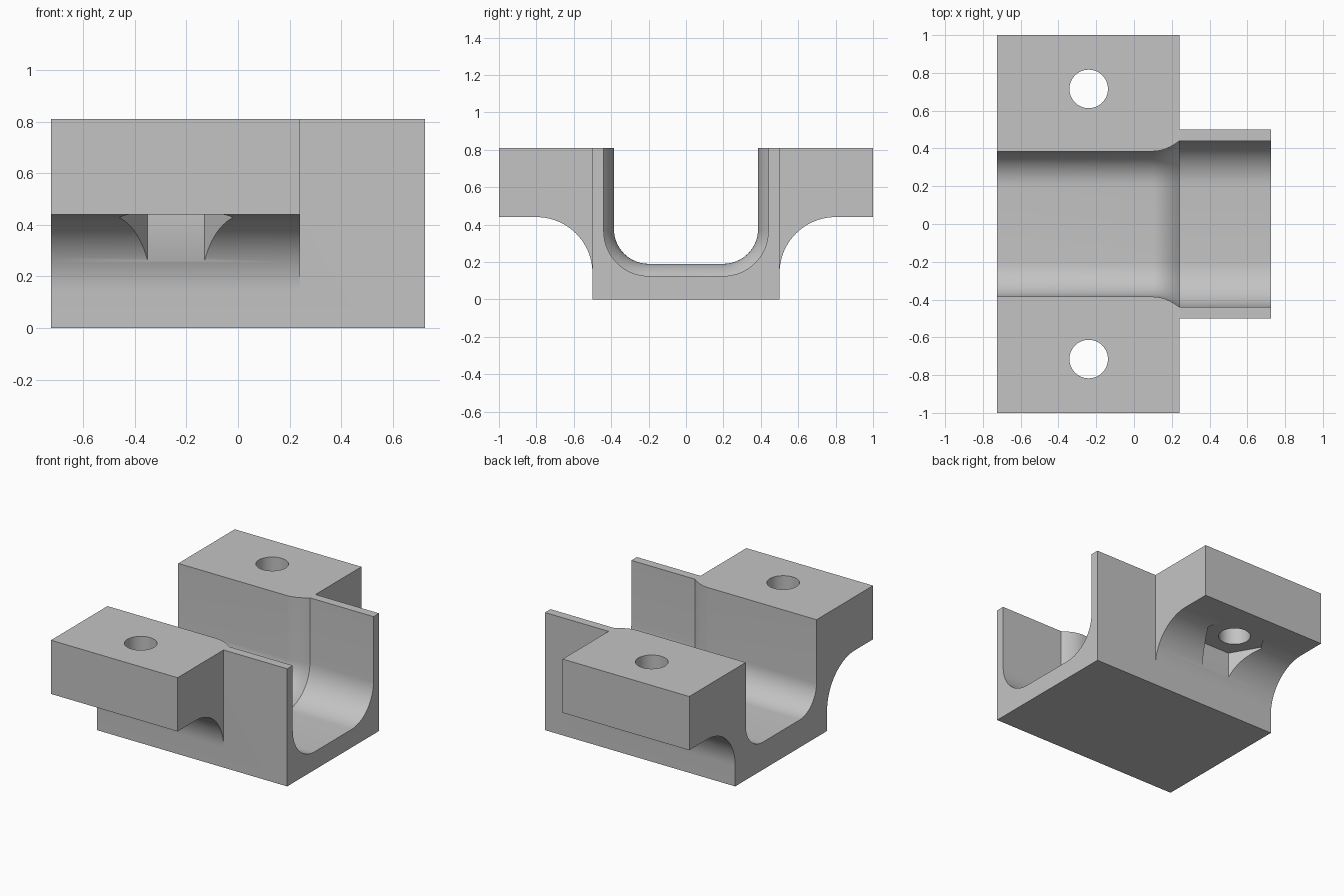
import bpy
import bmesh
from math import cos, sin, pi

cube = bpy.data.objects.get("Cube")
if cube:
    bpy.data.objects.remove(cube, do_unlink=True)

# Main dimensions
END_X, FLANGE_X = 0.725, 0.24
HALF_Y, TOP, LEDGE = 0.5, 0.81, 0.44
HOLE_X, HOLE_Y = -0.24, 0.715

grey = bpy.data.materials.new("plain grey")
grey.use_nodes = True
colour = (0.55, 0.55, 0.55, 1)
grey.diffuse_color = colour
grey.node_tree.nodes["Principled BSDF"].inputs["Base Color"].default_value = colour


def loft(name, rings):
    """Skin a list of matching closed rings and cap both ends."""
    bm = bmesh.new()
    loops = [[bm.verts.new(p) for p in ring] for ring in rings]
    for a, b in zip(loops, loops[1:]):
        for i in range(len(a)):
            j = (i + 1) % len(a)
            bm.faces.new((a[i], a[j], b[j], b[i]))
    bm.faces.new(loops[0])
    bm.faces.new(loops[-1])
    bmesh.ops.recalc_face_normals(bm, faces=bm.faces)
    mesh = bpy.data.meshes.new(name)
    bm.to_mesh(mesh)
    bm.free()
    mesh.materials.append(grey)
    ob = bpy.data.objects.new(name, mesh)
    bpy.context.collection.objects.link(ob)
    return ob


def along_x(name, profile, x0, x1):
    return loft(name, [[(x, y, z) for y, z in profile] for x in (x0, x1)])


def prism(name, y, radius, sides, z0, z1):
    turns = [2 * pi * i / sides for i in range(sides)]
    return loft(name, [[(HOLE_X + radius * cos(t), y + radius * sin(t), z)
                        for t in turns] for z in (z0, z1)])


def combine(target, tool, operation):
    mod = target.modifiers.new(operation, 'BOOLEAN')
    mod.operation, mod.solver, mod.object = operation, 'EXACT', tool
    bpy.ops.object.select_all(action='DESELECT')
    bpy.context.view_layer.objects.active = target
    target.select_set(True)
    bpy.ops.object.modifier_apply(modifier=mod.name)
    bpy.data.objects.remove(tool, do_unlink=True)


def channel_ring(x, t, steps=16):
    """U-shaped section, t = 0 narrow to t = 1 wide."""
    half, floor, r = 0.385 + 0.055 * t, 0.19 - 0.065 * t, 0.185 + 0.055 * t
    arc = [(half - r + r * cos(a), floor + r - r * sin(a))
           for a in (pi / 2 * i / steps for i in range(steps + 1))]
    right = [(half, 1.0)] + arc
    left = [(-y, z) for y, z in reversed(right)]
    return [(x, y, z) for y, z in right + left]


# Solid block that carries the channel
block = along_x("bracket_body", [(-HALF_Y, 0), (HALF_Y, 0), (HALF_Y, TOP), (-HALF_Y, TOP)],
                -END_X, END_X)

# Mounting flanges with a coved underside
COVE = 0.3
for side in (-1, 1):
    cove = [(HALF_Y + COVE - COVE * cos(a), LEDGE - COVE + COVE * sin(a))
            for a in (pi / 2 * i / 24 for i in range(25))]
    outline = [(0.45, TOP), (0.45, LEDGE - COVE)] + cove + [(1, LEDGE), (1, TOP)]
    flange = along_x("flange", [(side * y, z) for y, z in outline], -END_X, FLANGE_X)
    combine(block, flange, 'UNION')

# Channel that flares out to a wider section
flare_x = 0.10
rings = [channel_ring(-1, 0)]
rings += [channel_ring(flare_x + (FLANGE_X - flare_x) * i / 8, (i / 8) ** 2) for i in range(9)]
rings.append(channel_ring(1, 1))
combine(block, loft("channel_cutter", rings), 'DIFFERENCE')

# Bolt holes and hexagonal nut pockets
for side in (-1, 1):
    y = side * HOLE_Y
    combine(block, prism("pocket_cutter", y, 0.22, 6, 0.1, LEDGE), 'DIFFERENCE')
    combine(block, prism("hole_cutter", y, 0.102, 48, 0.05, 1), 'DIFFERENCE')

bpy.ops.object.shade_smooth_by_angle(angle=pi / 7)
